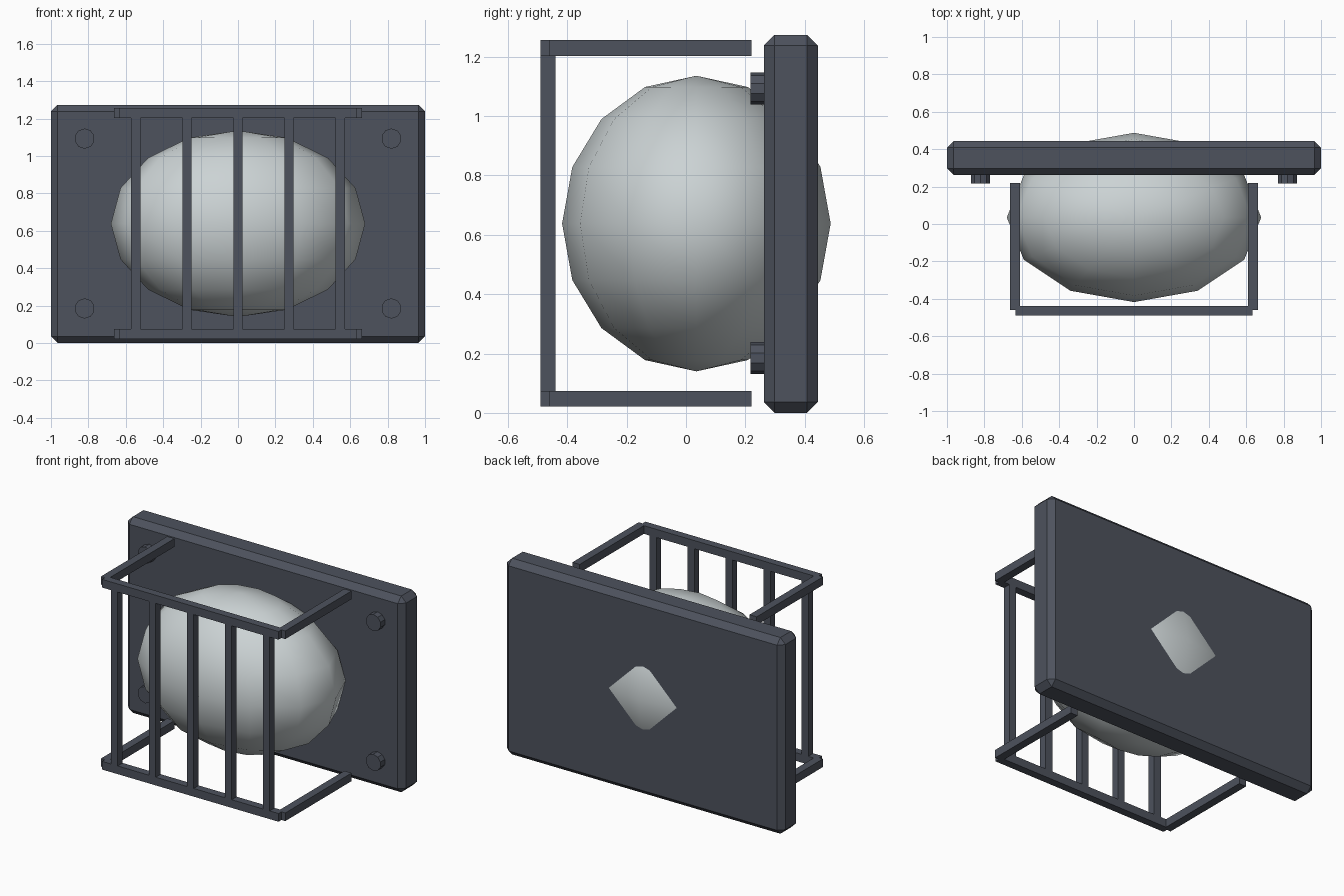
import bpy
import math

if "Cube" in bpy.data.objects:
    bpy.data.objects.remove(bpy.data.objects["Cube"])


def material(name, rgb):
    m = bpy.data.materials.new(name)
    m.diffuse_color = (*rgb, 1)
    m.use_nodes = True
    m.node_tree.nodes["Principled BSDF"].inputs["Base Color"].default_value = m.diffuse_color
    return m


SLATE = material("dark slate metal", (0.075, 0.085, 0.11))
GLASS = material("frosted glass", (0.60, 0.65, 0.66))


def finish(name, mat):
    ob = bpy.context.object
    ob.name = name
    ob.data.materials.append(mat)
    return ob


def box(name, lo, hi, mat=SLATE):
    """Box between two opposite corners."""
    bpy.ops.mesh.primitive_cube_add(size=1, location=[(a + b) / 2 for a, b in zip(lo, hi)])
    ob = finish(name, mat)
    ob.scale = [b - a for a, b in zip(lo, hi)]
    bpy.ops.object.transform_apply(location=False, rotation=False, scale=True)
    return ob


# wall plate with chamfered edges
plate = box("back_plate", (-1, 0.262, 0), (1, 0.444, 1.274))
bevel = plate.modifiers.new("chamfer", 'BEVEL')
bevel.width = 0.036
bevel.segments = 1

# ellipsoid glass globe, poking slightly through the plate
bpy.ops.mesh.primitive_uv_sphere_add(segments=12, ring_count=8, radius=1, location=(0, 0.035, 0.638))
globe = finish("glass_globe", GLASS)
globe.scale = (0.68, 0.4525, 0.498)
bpy.ops.object.transform_apply(location=False, rotation=False, scale=True)
bpy.ops.object.shade_smooth()

# corner bolts
for x in (-0.82, 0.82):
    for z in (0.185, 1.093):
        bpy.ops.mesh.primitive_cylinder_add(vertices=10, radius=0.054, depth=0.06,
                                            location=(x, 0.247, z), rotation=(math.pi / 2, 0, 0))
        finish("corner_bolt", SLATE)

# cage: top and bottom frames, each a front rail and two side arms
for z0, z1 in ((0.021, 0.074), (1.203, 1.256)):
    box("front_rail", (-0.634, -0.49, z0), (0.634, -0.439, z1))
    for s in (-1, 1):
        xs = sorted((s * 0.61, s * 0.662))
        box("side_arm", (xs[0], -0.46, z0), (xs[1], 0.22, z1))

# cage: vertical bars
for i in range(-2, 3):
    x = i * 0.273
    box("cage_bar", (x - 0.025, -0.49, 0.074), (x + 0.025, -0.439, 1.203))
